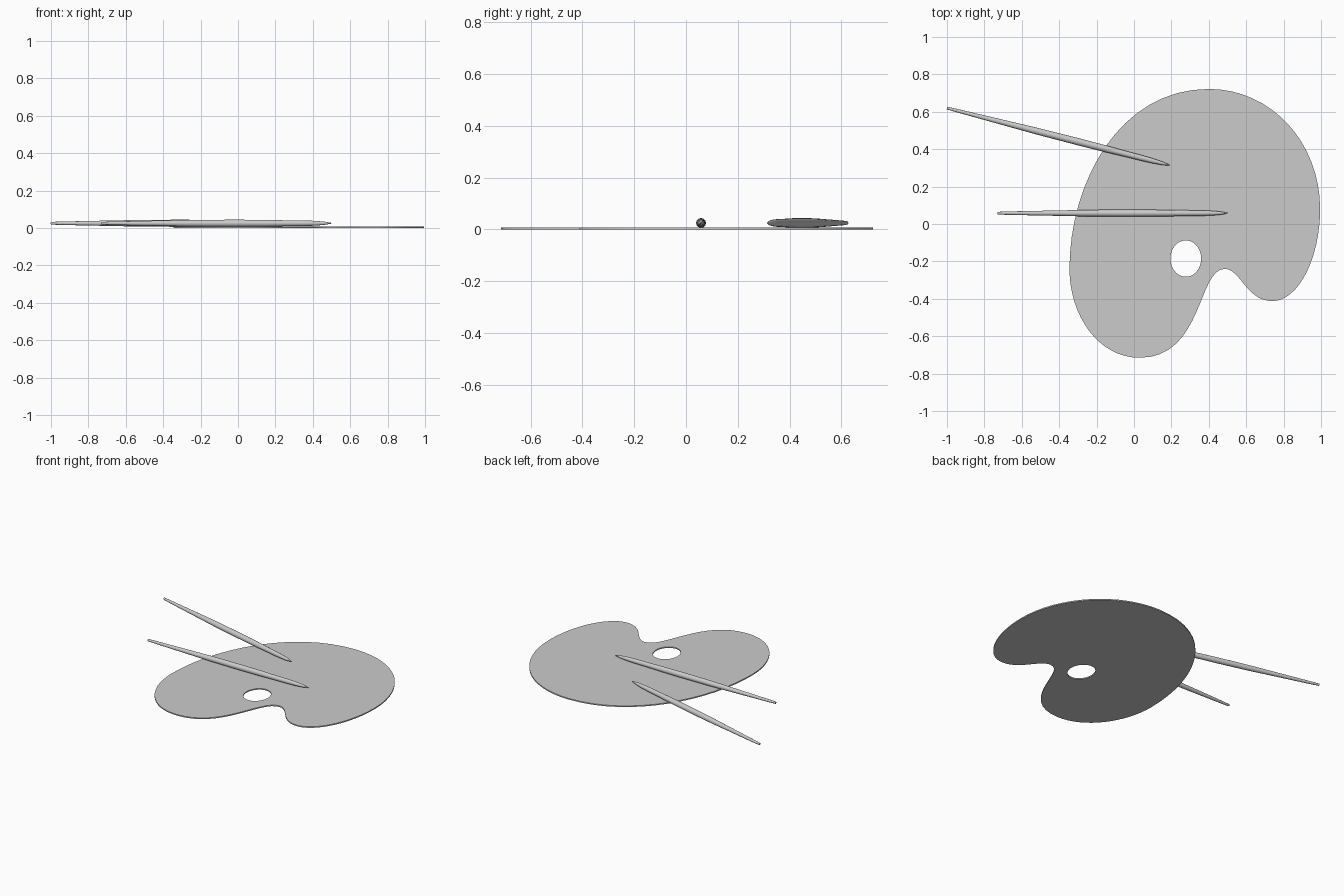
import bpy, math

if "Cube" in bpy.data.objects:
    bpy.data.objects.remove(bpy.data.objects["Cube"])

# Palette board: outline as (point, handle in, handle out), clockwise from the top
OUTLINE = [
    ((0.40, 0.722), (-0.08, 0.722), (0.73, 0.722)),
    ((0.995, 0.08), (0.995, 0.44), (0.995, -0.18)),
    ((0.74, -0.412), (0.88, -0.412), (0.60, -0.412)),
    ((0.485, -0.24), (0.57, -0.24), (0.34, -0.24)),
    ((0.03, -0.715), (0.37, -0.715), (-0.19, -0.715)),
    ((-0.345, -0.24), (-0.345, -0.49), (-0.345, 0.22)),
]


def add_spline(curve, pts):
    s = curve.splines.new('BEZIER')
    s.bezier_points.add(len(pts) - 1)
    for bp, (co, hl, hr) in zip(s.bezier_points, pts):
        bp.handle_left_type = bp.handle_right_type = 'FREE'
        bp.co, bp.handle_left, bp.handle_right = (*co, 0), (*hl, 0), (*hr, 0)
    s.use_cyclic_u = True
    s.resolution_u = 16


def ellipse(cx, cy, rx, ry):
    k = 0.5523
    pts = []
    for i in range(4):
        c, s = round(math.cos(i * math.pi / 2)), round(math.sin(i * math.pi / 2))
        at = lambda t: (cx + rx * (c - t * s), cy + ry * (s + t * c))
        pts.append((at(0), at(-k), at(k)))
    return pts


curve = bpy.data.curves.new("palette_board", 'CURVE')
curve.dimensions = '2D'
curve.fill_mode = 'BOTH'
curve.extrude = 0.004
add_spline(curve, OUTLINE)
add_spline(curve, ellipse(0.277, -0.185, 0.082, 0.097))  # thumb hole
board = bpy.data.objects.new("palette_board", curve)
board.location.z = 0.004
bpy.context.collection.objects.link(board)

# Turn the board into a mesh
bpy.context.view_layer.objects.active = board
board.select_set(True)
bpy.ops.object.convert(target='MESH')

# Brush profile: (distance along the brush, radius)
PROFILE = [(0, 0.007), (0.05, 0.009), (0.30, 0.014), (0.50, 0.018), (0.72, 0.019),
           (0.88, 0.018), (0.97, 0.016), (1.08, 0.015), (1.14, 0.013),
           (1.19, 0.009), (1.23, 0.002)]


def brush(name, x, y, angle, sides=16):
    verts = [(d, r * math.cos(2 * math.pi * i / sides), r * math.sin(2 * math.pi * i / sides))
             for d, r in PROFILE for i in range(sides)]
    faces = [(j * sides + i, j * sides + (i + 1) % sides,
              (j + 1) * sides + (i + 1) % sides, (j + 1) * sides + i)
             for j in range(len(PROFILE) - 1) for i in range(sides)]
    faces = [f[::-1] for f in faces]
    n = len(verts)
    faces += [tuple(range(sides)), tuple(range(n - 1, n - sides - 1, -1))]
    me = bpy.data.meshes.new(name)
    me.from_pydata(verts, [], [f[::-1] for f in faces])
    ob = bpy.data.objects.new(name, me)
    ob.location = (x, y, 0.025)
    ob.rotation_euler.z = angle
    bpy.context.collection.objects.link(ob)
    # Consistent outward normals
    import bmesh
    bm = bmesh.new()
    bm.from_mesh(me)
    bmesh.ops.recalc_face_normals(bm, faces=bm.faces)
    bm.to_mesh(me)
    bm.free()
    bpy.ops.object.select_all(action='DESELECT')
    bpy.context.view_layer.objects.active = ob
    ob.select_set(True)
    bpy.ops.object.shade_smooth_by_angle(angle=math.radians(40))


brush("straight_brush", -0.73, 0.058, 0)
brush("angled_brush", -1.0, 0.62, math.radians(-14.4))
